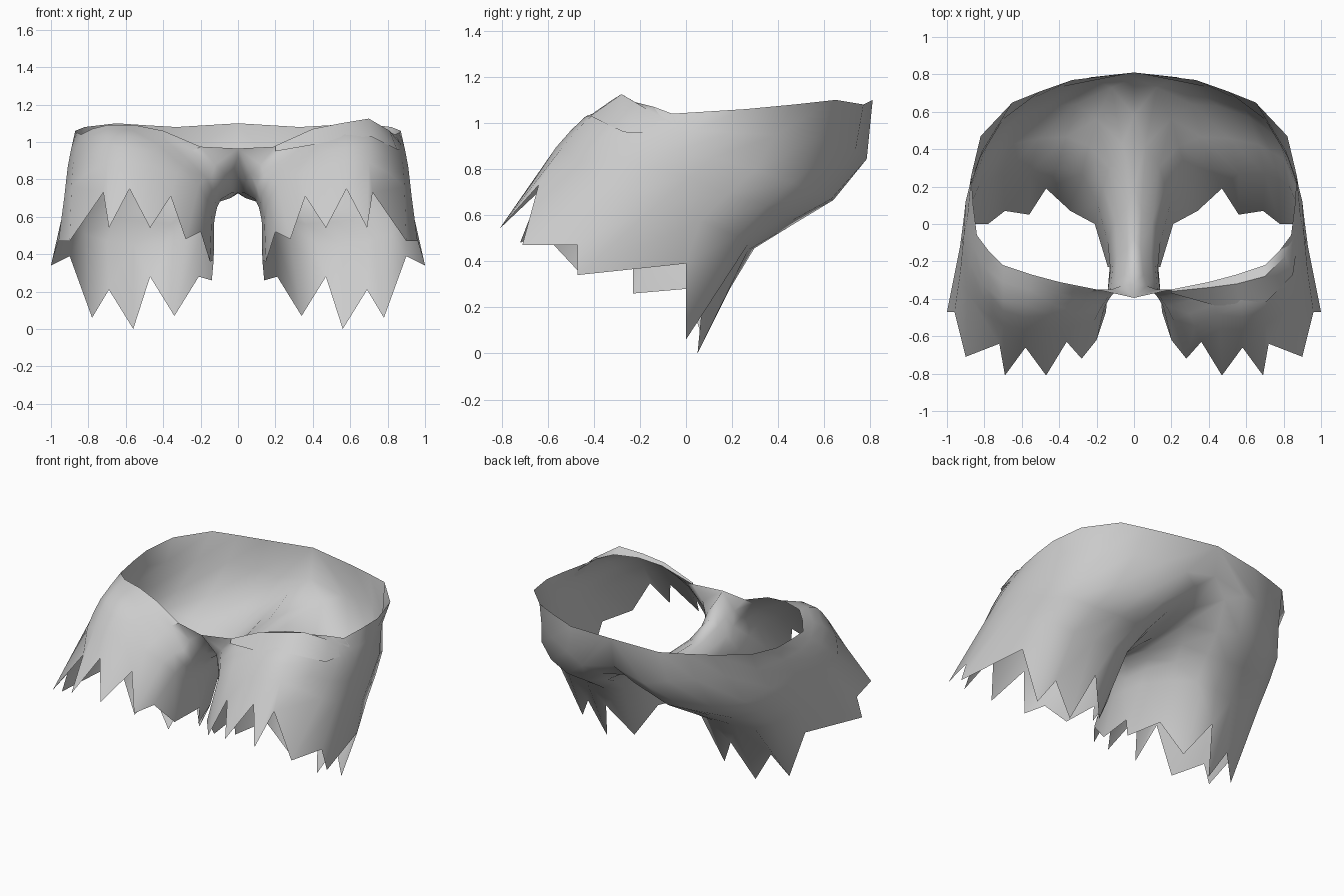
import bpy
import bmesh
from mathutils import Vector

# Remove the default object
default_cube = bpy.data.objects.get("Cube")
if default_cube:
    bpy.data.objects.remove(default_cube, do_unlink=True)


def make_material(name, colour):
    material = bpy.data.materials.new(name)
    material.use_nodes = True
    material.diffuse_color = colour
    shader = material.node_tree.nodes["Principled BSDF"]
    shader.inputs["Base Color"].default_value = colour
    shader.inputs["Roughness"].default_value = 0.9
    return material


cloth = make_material("grey cloth", (0.6, 0.6, 0.6, 1))


def spline_point(before, start, end, after, t):
    """Point on a smooth curve that passes through start and end."""
    a, b, c, d = (Vector(p) for p in (before, start, end, after))
    return (b * 2 + (c - a) * t + (a * 2 - b * 5 + c * 4 - d) * t * t
            + (b * 3 - a - c * 3 + d) * t * t * t) / 2


def round_section(controls):
    """Closed section with one extra smooth point between controls."""
    count = len(controls)
    ring = []
    for i in range(count):
        around = [controls[(i + k) % count] for k in (-1, 0, 1, 2)]
        ring.append(Vector(controls[i]))
        ring.append(spline_point(*around, 0.5))
    return ring


def loft(name, rings, closed, mirrored=False):
    """Skin a list of matching rings as an open cloth surface."""
    bm = bmesh.new()
    rows = [[bm.verts.new(p) for p in ring] for ring in rings]
    count = len(rows[0])
    for lower, upper in zip(rows, rows[1:]):
        for i in range(count if closed else count - 1):
            j = (i + 1) % count
            bm.faces.new((lower[i], lower[j], upper[j], upper[i]))
    bmesh.ops.recalc_face_normals(bm, faces=bm.faces)
    mesh = bpy.data.meshes.new(name)
    bm.to_mesh(mesh)
    bm.free()
    mesh.materials.append(cloth)
    obj = bpy.data.objects.new(name, mesh)
    bpy.context.collection.objects.link(obj)
    if mirrored:
        mirror = obj.modifiers.new("both legs", "MIRROR")
        mirror.use_axis[0] = True
        mirror.use_clip = True
        mirror.merge_threshold = 0.002
    for other in bpy.context.selected_objects:
        other.select_set(False)
    obj.select_set(True)
    bpy.context.view_layer.objects.active = obj
    bpy.ops.object.shade_smooth_by_angle(angle=0.9)


# Torn hem: inner front, across the front teeth, outer side, back teeth, inner leg
torn_hem = [
    (.15, -.47, .36), (.2, -.62, .52), (.28, -.72, .48), (.36, -.63, .71),
    (.47, -.81, .54), (.58, -.66, .75), (.69, -.81, .54), (.72, -.64, .73),
    (.9, -.71, .47), (.96, -.47, .47), (1, -.47, .34), (.9, 0, .39),
    (.78, 0, .06), (.69, .07, .21), (.56, .05, 0), (.47, .19, .28),
    (.34, .07, .07), (.21, 0, .28), (.14, -.23, .26), (.13, -.23, .37)]

# Thigh section through the fold below the seat
thigh = round_section([
    (.14, -.36, .6), (.21, -.51, .77), (.46, -.56, .87), (.7, -.54, .89),
    (.89, -.37, .76), (.93, -.12, .65), (.82, .22, .51), (.56, .27, .45),
    (.28, .27, .48), (.14, -.1, .57)])

# Hip section through the lower seat
hip = round_section([
    (.1, -.3, .72), (.14, -.39, .82), (.43, -.43, .99), (.7, -.41, 1.03),
    (.88, -.21, .9), (.9, .12, .85), (.77, .46, .74), (.45, .63, .67),
    (.2, .56, .67), (.1, .02, .68)])

# Seat section through the fullest part of the back
seat = round_section([
    (.05, -.27, .78), (.12, -.35, .88), (.4, -.37, 1.02), (.7, -.31, 1.07),
    (.86, -.12, .98), (.88, .2, .96), (.7, .56, .93), (.38, .735, .88),
    (.12, .73, .8), (.04, .08, .7)])

# Waist rim on the outside, centre seam on the inside
waist_rim = [
    (0, -.395, .965), (.2, -.35, .975), (.4, -.31, 1.06), (.55, -.27, 1.09),
    (.7, -.22, 1.09), (.78, -.14, 1.07), (.84, -.06, 1.04), (.86, .1, 1.05),
    (.87, .26, 1.06), (.82, .47, 1.08), (.65, .65, 1.1), (.5, .71, 1.09),
    (.33, .77, 1.08), (0, .81, 1.1)]
front_seam = [(0, -.25, .82), (0, -.32, .92)]
crotch_seam = [(0, .78, .9), (0, .58, .76), (0, .2, .725), (0, -.08, .73)]
waist = front_seam + waist_rim + crotch_seam

# Shorts body: one leg and half the seat, mirrored along the centre seam
under_seat = [spline_point(*column, 0.5)
              for column in zip(torn_hem, thigh, hip, seat)]
loft("torn_shorts", [torn_hem, thigh, under_seat, hip, seat, waist],
     closed=True, mirrored=True)

# Folded lip on the left half of the front waist
fold_inner = waist_rim[1:7]
fold_lip = [(.2, -.36, .98), (.4, -.34, 1.07), (.55, -.32, 1.1),
            (.7, -.28, 1.125), (.81, -.17, 1.06), (.87, -.04, .99)]
fold_outer = [(.2, -.37, .95), (.43, -.435, .99), (.56, -.435, 1.02),
              (.71, -.415, 1.03), (.85, -.27, .96), (.88, -.06, .95)]
loft("waist_fold", [fold_inner, fold_lip, fold_outer], closed=False)
